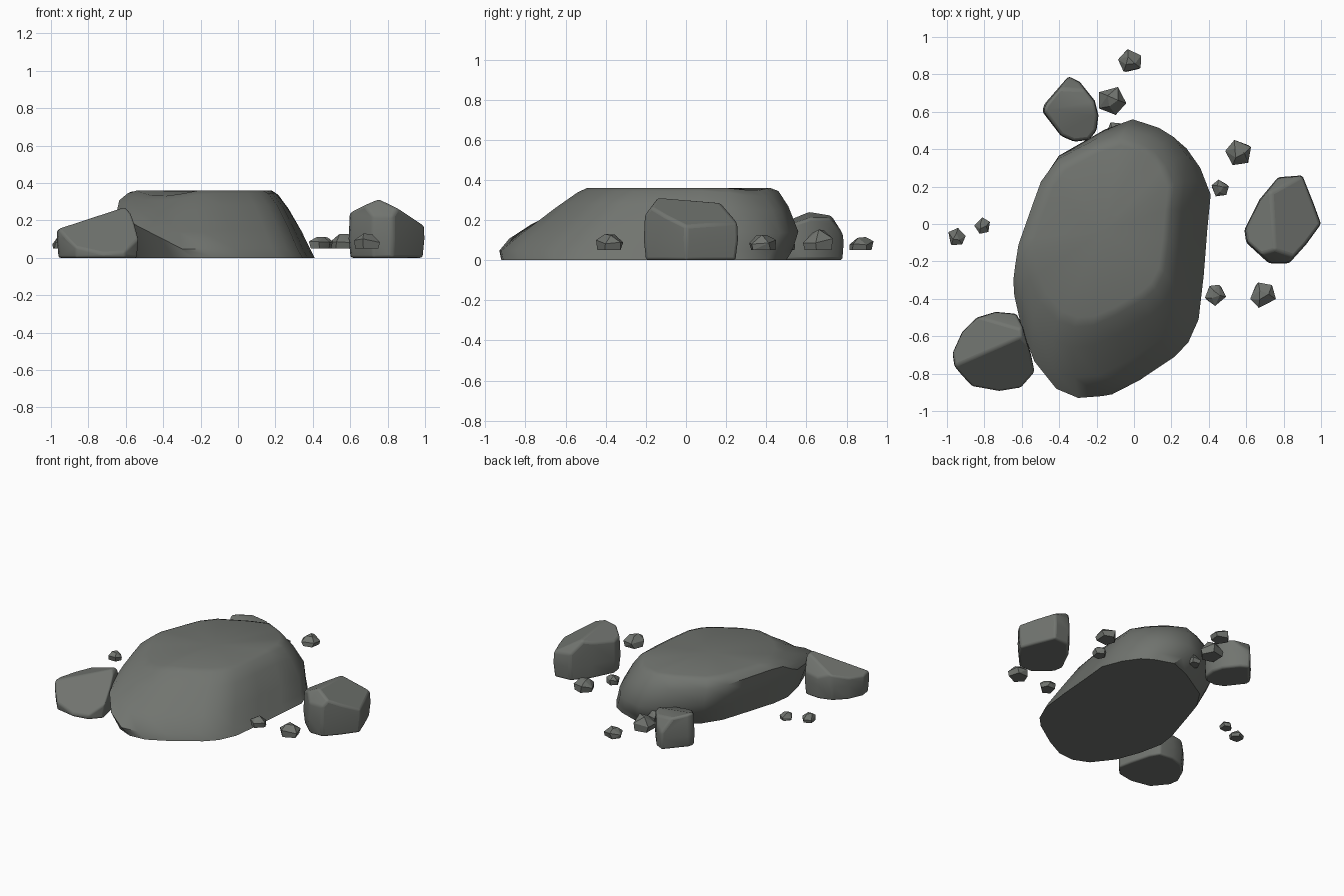
import bpy, bmesh, math, random
from mathutils import Vector

random.seed(4)
cube = bpy.data.objects.get("Cube")
if cube:
    bpy.data.objects.remove(cube)

stone = bpy.data.materials.new("grey_stone")
stone.use_nodes = True
colour = (0.165, 0.175, 0.16, 1)
stone.diffuse_color = colour
stone.node_tree.nodes["Principled BSDF"].inputs["Base Color"].default_value = colour


def finish(bm, name, bevel=0, angle=30):
    bmesh.ops.recalc_face_normals(bm, faces=bm.faces)
    mesh = bpy.data.meshes.new(name)
    bm.to_mesh(mesh)
    bm.free()
    mesh.materials.append(stone)
    obj = bpy.data.objects.new(name, mesh)
    bpy.context.collection.objects.link(obj)
    if bevel:
        mod = obj.modifiers.new("worn_edges", "BEVEL")
        mod.width, mod.segments = bevel, 3
        mod.limit_method, mod.angle_limit = "ANGLE", math.radians(25)
    bpy.ops.object.select_all(action="DESELECT")
    obj.select_set(True)
    bpy.context.view_layer.objects.active = obj
    bpy.ops.object.shade_smooth_by_angle(angle=math.radians(angle))


def loft(rings):
    """Skin a stack of rings and close both ends."""
    bm = bmesh.new()
    stack = [[bm.verts.new(p) for p in ring] for ring in rings]
    n = len(stack[0])
    for low, high in zip(stack, stack[1:]):
        for i in range(n):
            j = (i + 1) % n
            bm.faces.new((low[i], low[j], high[j], high[i]))
    bm.faces.new(stack[0][::-1])
    top = bm.faces.new(stack[-1])
    bmesh.ops.poke(bm, faces=[top])
    return bm


def cut_rock(name, outline, height, taper, cuts, bevel):
    """Extrude an outline, narrow its foot and slice off its upper facets."""
    centre = sum((Vector(p) for p in outline), Vector((0, 0))) / len(outline)
    rings = []
    for z, s in ((0, taper), (height * 0.3, 1), (height, 0.95)):
        rings.append([(*(centre + (Vector(p) - centre) * s), z) for p in outline])
    bm = loft(rings)
    for point, normal in cuts:
        geom = bm.verts[:] + bm.edges[:] + bm.faces[:]
        cut = bmesh.ops.bisect_plane(bm, geom=geom, plane_co=point, plane_no=normal, clear_outer=True)
        edges = [e for e in cut["geom_cut"] if isinstance(e, bmesh.types.BMEdge)]
        bmesh.ops.holes_fill(bm, edges=edges)
    # Merge slivers so the worn edges stay even
    bmesh.ops.remove_doubles(bm, verts=bm.verts, dist=0.012)
    finish(bm, name, bevel, 45)


# Main boulder: one outline fitted into a box at each height
outline = [(.04, .56), (.19, .51), (.27, .46), (.35, .35), (.41, .2), (.39, 0),
           (.37, -.25), (.34, -.5), (.28, -.63), (.2, -.71), (0, -.84), (-.16, -.92),
           (-.29, -.93), (-.41, -.88), (-.53, -.73), (-.6, -.55), (-.64, -.37),
           (-.62, -.23), (-.53, .05), (-.48, .2), (-.38, .35), (-.12, .5)]
layers = [(0, -.56, .41, -.92, .5), (.05, -.64, .385, -.93, .53),
          (.15, -.645, .34, -.82, .56), (.28, -.635, .27, -.66, .51),
          (.345, -.59, .215, -.55, .46), (.36, -.54, .18, -.5, .42)]
rings = []
for z, x0, x1, y0, y1 in layers:
    ring = []
    for px, py in outline:
        x = x0 + (px + .64) / 1.05 * (x1 - x0)
        y = y0 + (py + .93) / 1.49 * (y1 - y0)
        # The undercut rises along the left flank, two upper corners sink
        lift = max(0, -x - .3) * .6 * (1 - z / .36) if z else 0
        sink = (max(0, x + y - .4) * .3 + max(0, -x - y - .72) * .22) * (z / .36) ** 2
        ring.append((x, y, z + lift - sink))
    rings.append(ring)
finish(loft(rings), "main_boulder", 0, 40)

# Medium rocks around the boulder
cut_rock("side_rock",
         [(.77, .25), (.9, .26), (.96, .11), (1, 0), (.92, -.11), (.83, -.21),
          (.72, -.21), (.6, -.1), (.59, -.03), (.67, .13)], .34, .95,
         [((.76, -.05, .3), (.46, .1, .88)), ((.74, 0, .3), (-.4, .05, .9)),
          ((.75, -.17, .27), (0, -.8, .6)), ((.8, .2, .25), (0, .75, .65))], .025)
cut_rock("front_rock",
         [(-.74, -.47), (-.63, -.48), (-.59, -.55), (-.55, -.7), (-.53, -.8), (-.6, -.88),
          (-.72, -.9), (-.87, -.87), (-.96, -.76), (-.97, -.69), (-.92, -.58), (-.84, -.5)],
         .34, .96,
         [((-.8, -.65, .205), (-.33, .05, .94)), ((-.8, -.7, .2), (.05, -.66, .75)),
          ((-.58, -.6, .24), (.75, .1, .6)), ((-.75, -.5, .19), (0, .75, .6))], .025)
cut_rock("back_rock",
         [(-.35, .79), (-.29, .76), (-.21, .66), (-.19, .58), (-.2, .5), (-.24, .45),
          (-.32, .44), (-.39, .47), (-.49, .6), (-.48, .64)], .27, .97,
         [((-.33, .62, .225), (.1, .08, .98)), ((-.33, .6, .22), (.1, -.3, .9)),
          ((-.3, .74, .185), (.1, .8, .55))], .03)

# Pebbles: small angular stones with a flat foot
pebbles = [(-.95, -.07, .05, .055), (-.81, -.01, .045, .05), (-.12, .66, .08, .1),
           (-.02, .87, .066, .07), (.56, .38, .073, .085), (.46, .19, .048, .06),
           (.435, -.38, .058, .06), (.69, -.38, .072, .085), (-.1, .5, .05, .07)]
for number, (x, y, r, h) in enumerate(pebbles, 1):
    bm = bmesh.new()
    turn = random.uniform(0, math.tau)
    for t, s, sides, jitter in ((0, .9, 5, 0), (.5, 1, 5, .15), (.95, .42, 3, .1)):
        for i in range(sides):
            a = turn + math.tau * i / sides + random.uniform(-.2, .2)
            z = .05 + h * (t + random.uniform(-jitter, jitter))
            bm.verts.new((x + r * s * math.cos(a), y + r * s * math.sin(a), z))
    bmesh.ops.convex_hull(bm, input=bm.verts)
    bmesh.ops.dissolve_limit(bm, angle_limit=.2, verts=bm.verts, edges=bm.edges)
    finish(bm, f"pebble_{number}", 0, 15)
